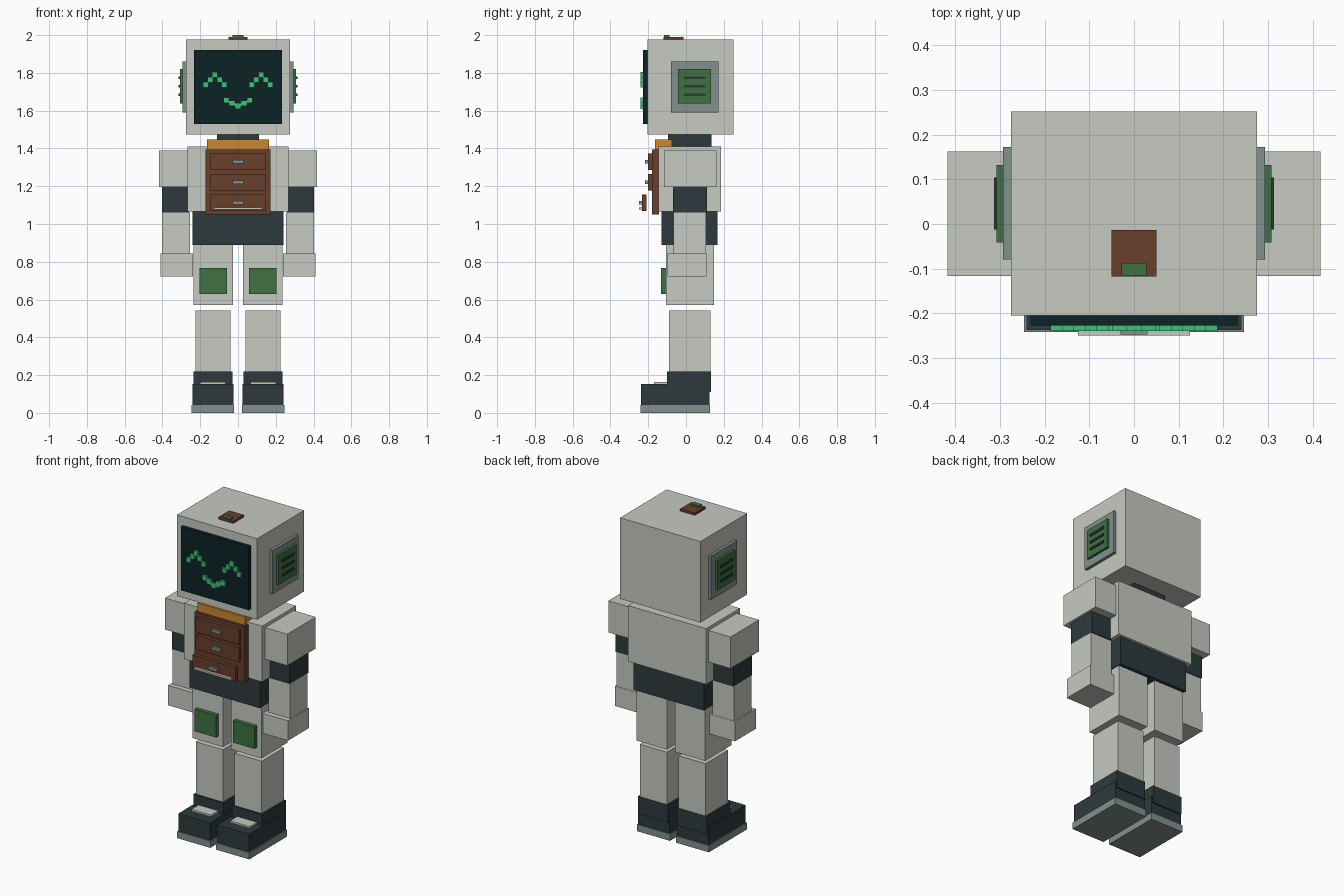
import bpy
import bmesh

if "Cube" in bpy.data.objects:
    bpy.data.objects.remove(bpy.data.objects["Cube"])

# Flat colours (linear)
COLOURS = {
    "pale shell": (0.57, 0.585, 0.54),
    "dark slate": (0.026, 0.042, 0.045),
    "screen black": (0.0035, 0.016, 0.018),
    "walnut brown": (0.138, 0.050, 0.024),
    "leaf green": (0.050, 0.165, 0.055),
    "amber": (0.584, 0.242, 0.030),
    "steel grey": (0.223, 0.283, 0.270),
    "bright green": (0.045, 0.552, 0.195),
}
MATS = {}
for mat_name, rgb in COLOURS.items():
    m = bpy.data.materials.new(mat_name)
    m.diffuse_color = (*rgb, 1)
    m.use_nodes = True
    m.node_tree.nodes["Principled BSDF"].inputs["Base Color"].default_value = m.diffuse_color
    MATS[mat_name] = m


def boxes(name, colour, spans):
    """One object from boxes given as ((x0, x1), (y0, y1), (z0, z1))."""
    bm = bmesh.new()
    for span in spans:
        verts = bmesh.ops.create_cube(bm, size=1)["verts"]
        for v in verts:
            v.co = [(a + b) / 2 + c * (b - a) for c, (a, b) in zip(v.co, span)]
    mesh = bpy.data.meshes.new(name)
    bm.to_mesh(mesh)
    bm.free()
    mesh.materials.append(MATS[colour])
    ob = bpy.data.objects.new(name, mesh)
    bpy.context.collection.objects.link(ob)
    return ob


def box(name, colour, x, y, z):
    return boxes(name, colour, [(x, y, z)])


def pair(name, colour, x, y, z):
    """Matching boxes on the left and right sides."""
    box("right_" + name, colour, x, y, z)
    box("left_" + name, colour, (-x[1], -x[0]), y, z)


# Head and screen
box("head", "pale shell", (-0.275, 0.275), (-0.205, 0.252), (1.475, 1.976))
box("face_screen", "screen black", (-0.232, 0.232), (-0.227, -0.204), (1.53, 1.922))


def pixels(name, centres, size):
    h = size / 2
    boxes(name, "bright green",
          [((x - h, x + h), (-0.24, -0.226), (z - h, z + h)) for x, z in centres])


# Stepped pixel eyes and smile
for side, s in (("left", -1), ("right", 1)):
    pixels(side + "_eye", [(s * 0.122 + i * 0.025, 1.791 - abs(i) * 0.027)
                           for i in range(-2, 3)], 0.029)
pixels("smile", [(i * 0.031, 1.624 + abs(i) * 0.0155) for i in range(-2, 3)], 0.031)

# Ear panels with vents
pair("ear_plate", "steel grey", (0.274, 0.293), (-0.08, 0.172), (1.59, 1.86))
pair("ear_panel", "leaf green", (0.292, 0.308), (-0.042, 0.132), (1.637, 1.82))
for i in range(3):
    z = 1.684 + i * 0.045
    pair(f"ear_vent_{i}", "dark slate", (0.307, 0.314), (-0.012, 0.104),
         (z - 0.007, z + 0.007))

# Button on top of the head
box("top_plate", "walnut brown", (-0.05, 0.05), (-0.118, -0.014), (1.975, 1.99))
box("top_button", "leaf green", (-0.028, 0.028), (-0.116, -0.087), (1.989, 2.0))

# Neck, collar, torso and hips
box("neck", "dark slate", (-0.112, 0.112), (-0.095, 0.135), (1.40, 1.476))
box("collar", "amber", (-0.163, 0.163), (-0.165, -0.075), (1.395, 1.447))
box("torso", "pale shell", (-0.267, 0.267), (-0.145, 0.185), (1.065, 1.41))
box("hips", "dark slate", (-0.24, 0.24), (-0.13, 0.168), (0.89, 1.066))

# Chest of drawers, lowest one pulled out
box("drawer_frame", "walnut brown", (-0.172, 0.172), (-0.18, -0.144), (1.05, 1.395))
for i, (z, front, back) in enumerate(((1.33, -0.202, -0.179),
                                      (1.222, -0.202, -0.179),
                                      (1.112, -0.234, -0.21))):
    box(f"drawer_{i}", "walnut brown", (-0.148, 0.148), (front, back),
        (z - 0.044, z + 0.044))
    box(f"drawer_handle_{i}", "steel grey", (-0.03, 0.03), (front - 0.014, front),
        (z - 0.009, z + 0.009))
box("drawer_lip", "pale shell", (-0.126, 0.126), (-0.25, -0.233), (1.077, 1.088))

# Arms
pair("shoulder", "pale shell", (0.255, 0.418), (-0.116, 0.162), (1.195, 1.39))
pair("elbow", "dark slate", (0.26, 0.402), (-0.07, 0.112), (1.06, 1.196))
pair("forearm", "pale shell", (0.255, 0.402), (-0.066, 0.106), (0.80, 1.061))
pair("hand", "pale shell", (0.238, 0.41), (-0.097, 0.108), (0.722, 0.845))

# Legs and knee pads
pair("thigh", "pale shell", (0.027, 0.235), (-0.107, 0.148), (0.57, 0.892))
pair("knee_pad", "leaf green", (0.058, 0.205), (-0.132, -0.106), (0.63, 0.766))
pair("shin", "pale shell", (0.04, 0.225), (-0.09, 0.13), (0.21, 0.543))

# Boots
pair("boot_cuff", "dark slate", (0.03, 0.235), (-0.1, 0.132), (0.11, 0.22))
pair("boot_foot", "dark slate", (0.025, 0.241), (-0.237, 0.124), (0.04, 0.152))
pair("boot_lace", "pale shell", (0.065, 0.2), (-0.17, -0.099), (0.151, 0.163))
pair("boot_sole", "steel grey", (0.02, 0.246), (-0.242, 0.128), (0.0, 0.042))
